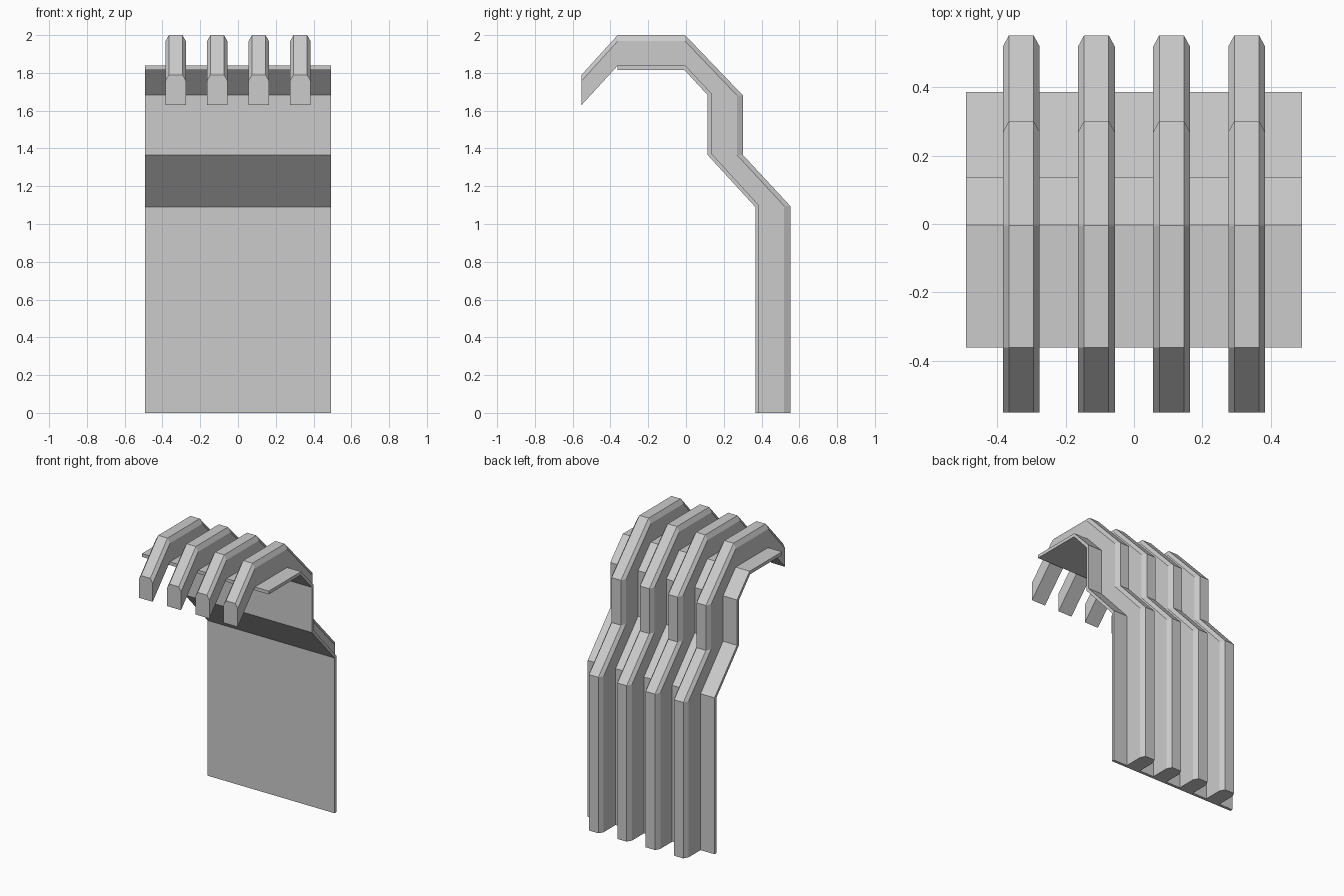
import bpy
import bmesh

cube = bpy.data.objects.get("Cube")
if cube:
    bpy.data.objects.remove(cube, do_unlink=True)

# Single flat colour
grey = bpy.data.materials.new("light_grey")
grey.use_nodes = True
colour = (0.6, 0.6, 0.6, 1.0)
grey.diffuse_color = colour
grey.node_tree.nodes["Principled BSDF"].inputs["Base Color"].default_value = colour

# Bent side profiles as (y, z), from the foot up and over to the front
SHEET_FRONT = [(0.367, 0), (0.367, 1.09), (0.115, 1.365), (0.115, 1.682),
               (-0.008, 1.815), (-0.362, 1.815)]
SHEET_BACK = [(0.387, 0), (0.387, 1.098), (0.137, 1.371), (0.137, 1.69),
              (-0.003, 1.838), (-0.362, 1.838)]
RIB_OUTER = [(0.5525, 0), (0.5525, 1.095), (0.302, 1.365), (0.302, 1.68),
             (-0.005, 2.0), (-0.362, 2.0), (-0.5525, 1.79)]
RIB_INNER = SHEET_BACK + [(-0.5525, 1.63)]


def loft(name, rings):
    """Bridge equal cross-section rings into a closed, flat-shaded solid."""
    bm = bmesh.new()
    loops = [[bm.verts.new(p) for p in ring] for ring in rings]
    for a, b in zip(loops, loops[1:]):
        n = len(a)
        for i in range(n):
            j = (i + 1) % n
            bm.faces.new((a[i], a[j], b[j], b[i]))
    bm.faces.new(loops[0])
    bm.faces.new(loops[-1])
    bmesh.ops.recalc_face_normals(bm, faces=bm.faces)
    mesh = bpy.data.meshes.new(name)
    bm.to_mesh(mesh)
    bm.free()
    mesh.materials.append(grey)
    obj = bpy.data.objects.new(name, mesh)
    bpy.context.collection.objects.link(obj)
    return obj


def sheet_ring(front, back, half=0.4925):
    return [(-half, *front), (half, *front), (half, *back), (-half, *back)]


def rib_ring(outer, inner, x, half=0.054, flat=0.036, bevel=0.2):
    # Chamfered outer corners, set a little way toward the inner edge
    shoulder = [o + (i - o) * bevel for o, i in zip(outer, inner)]
    return [(x - half, *inner), (x - half, *shoulder), (x - flat, *outer),
            (x + flat, *outer), (x + half, *shoulder), (x + half, *inner)]


# Thin folded backing sheet
loft("backing_sheet", [sheet_ring(f, b) for f, b in zip(SHEET_FRONT, SHEET_BACK)])

# Four ribs following the sheet, overhanging it at the front
for k in range(4):
    x = (k - 1.5) * 0.22
    loft(f"rib_{k + 1}", [rib_ring(o, i, x) for o, i in zip(RIB_OUTER, RIB_INNER)])
